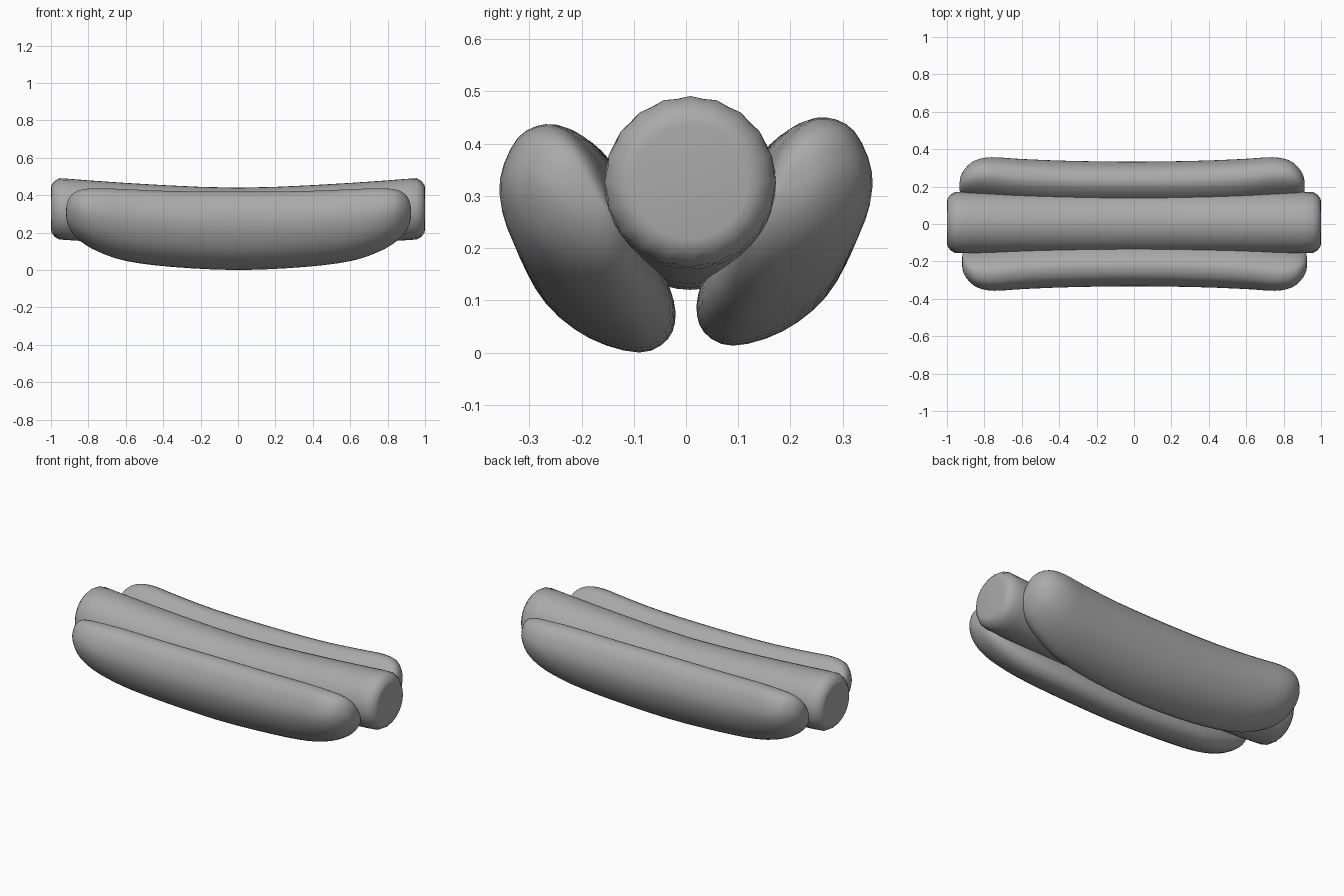
import bpy, bmesh, math

cube = bpy.data.objects.get("Cube")
if cube:
    bpy.data.objects.remove(cube)

grey = bpy.data.materials.new("plain grey")
grey.use_nodes = True
GREY = (0.4, 0.4, 0.4, 1)
grey.diffuse_color = GREY
grey.node_tree.nodes["Principled BSDF"].inputs["Base Color"].default_value = GREY


def spline(points, steps, closed):
    """Catmull-Rom curve through the given points."""
    n = len(points)
    pick = (lambda i: points[i % n]) if closed else (lambda i: points[max(0, min(n - 1, i))])
    out = []
    for i in range(n if closed else n - 1):
        a, b, c, d = (pick(i + k) for k in (-1, 0, 1, 2))
        for s in range(steps):
            t = s / steps
            out.append([0.5 * (2 * q + (r - p) * t + (2 * p - 5 * q + 4 * r - w) * t * t
                               + (3 * q - p - 3 * r + w) * t ** 3)
                        for p, q, r, w in zip(a, b, c, d)])
    if not closed:
        out.append(list(points[-1]))
    return out


def loft(name, rings):
    """Skin a row of closed rings and cap both ends."""
    bm = bmesh.new()
    loops = [[bm.verts.new(p) for p in ring] for ring in rings]
    n = len(loops[0])
    for a, b in zip(loops, loops[1:]):
        for i in range(n):
            j = (i + 1) % n
            bm.faces.new((a[i], a[j], b[j], b[i]))
    bm.faces.new(loops[0])
    bm.faces.new(loops[-1])
    bmesh.ops.recalc_face_normals(bm, faces=bm.faces)
    mesh = bpy.data.meshes.new(name)
    bm.to_mesh(mesh)
    bm.free()
    mesh.materials.append(grey)
    obj = bpy.data.objects.new(name, mesh)
    bpy.context.collection.objects.link(obj)
    bpy.ops.object.select_all(action="DESELECT")
    obj.select_set(True)
    bpy.context.view_layer.objects.active = obj
    bpy.ops.object.shade_smooth_by_angle(angle=math.radians(80))


# Sausage: gently upturned tube with crimped, chamfered ends
half = [(0, 0.16, 0), (0.2, 0.16, 0), (0.4, 0.161, 0), (0.6, 0.162, 0), (0.8, 0.163, 0),
        (0.9, 0.164, 0), (0.955, 0.164, 0.025), (0.98, 0.15, 0.025), (0.997, 0.128, 0),
        (1.0, 0.11, 0)]
stations = [(-x, r, c) for x, r, c in half[:0:-1]] + half
SIDES = 40
rings = []
for x, r, crimp in stations:
    zc = 0.28 + 0.047 * min(1, abs(x) / 0.95) ** 1.5
    ring = []
    for i in range(SIDES):
        a = math.tau * i / SIDES
        rad = r * (1 - crimp * (i % 2))
        ring.append((x, 0.008 + rad * math.cos(a), zc + rad * math.sin(a)))
    rings.append(ring)
loft("sausage", rings)

# Bun halves: leaning bean section, fitted to the bounds at each station
section = spline([(-0.235, 0.42), (-0.295, 0.388), (-0.333, 0.29), (-0.32, 0.19),
                  (-0.268, 0.095), (-0.185, 0.03), (-0.09, 0.003), (-0.035, 0.028),
                  (-0.02, 0.08), (-0.04, 0.15), (-0.08, 0.25), (-0.125, 0.34),
                  (-0.18, 0.402)], 3, True)
ys = [p[0] for p in section]
zs = [p[1] for p in section]
unit = [((y - min(ys)) / (max(ys) - min(ys)), (z - min(zs)) / (max(zs) - min(zs)))
        for y, z in section]

# x, outer y, inner y, bottom z, top z
half = [(0, -0.333, -0.02, 0, 0.42), (0.35, -0.338, -0.025, 0.016, 0.422),
        (0.6, -0.348, -0.045, 0.048, 0.432), (0.75, -0.357, -0.075, 0.098, 0.437),
        (0.84, -0.34, -0.1, 0.15, 0.43), (0.89, -0.3, -0.125, 0.2, 0.405),
        (0.915, -0.26, -0.15, 0.25, 0.365), (0.922, -0.225, -0.18, 0.29, 0.325)]
stations = spline([(-h[0], *h[1:]) for h in half[:0:-1]] + half, 3, False)
for name, side, dx, dz in (("front_bun", 1, 0.003, 0), ("back_bun", -1, -0.01, 0.013)):
    loft(name, [[(x + dx, side * (o + (i - o) * u), b + (t - b) * v + dz) for u, v in unit]
                for x, o, i, b, t in stations])
